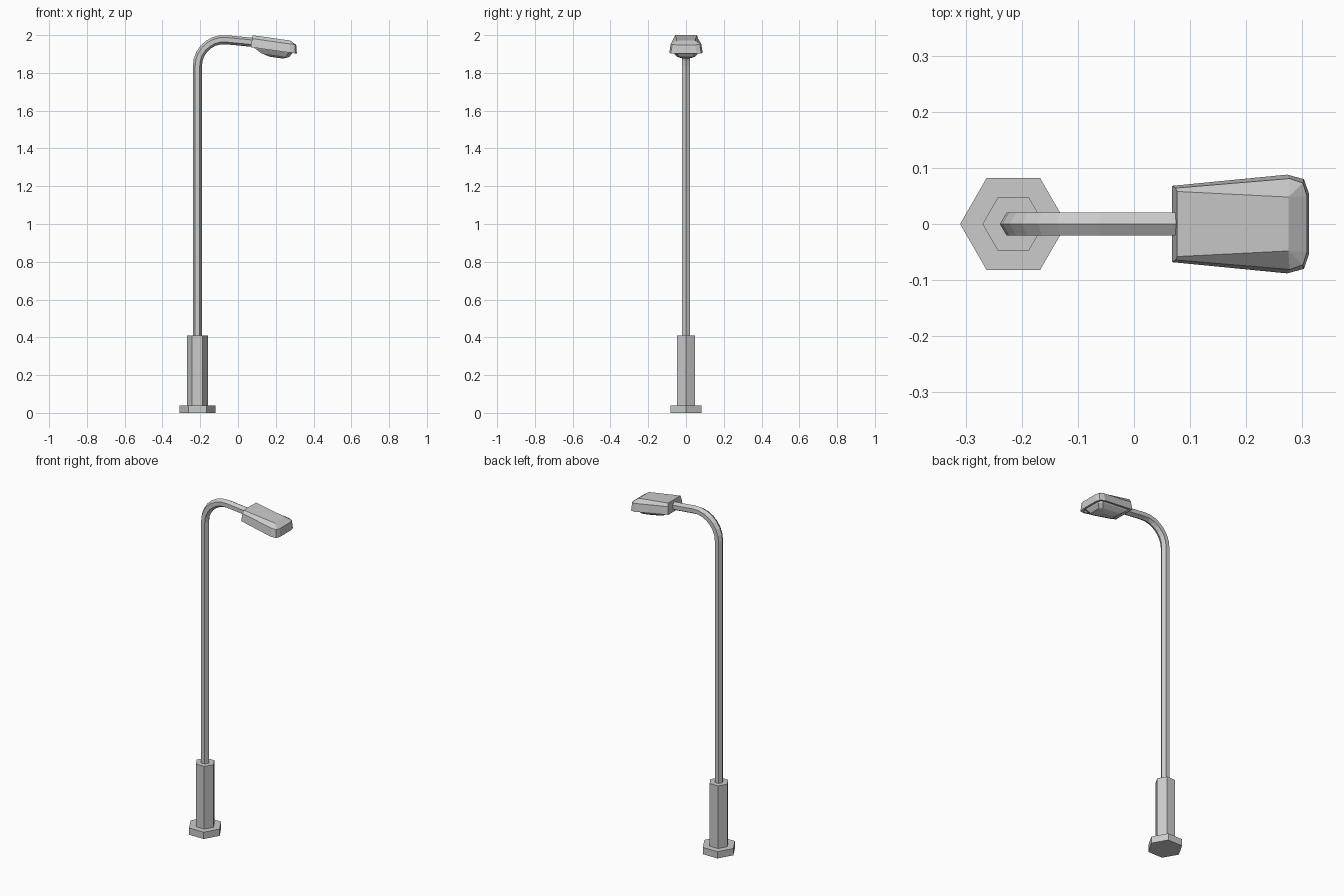
import bpy, bmesh
from math import sin, cos, pi, radians
from mathutils import Vector, Matrix

if "Cube" in bpy.data.objects:
    bpy.data.objects.remove(bpy.data.objects["Cube"])

POLE_X = -0.215


def loft(name, rings, matrix=Matrix()):
    """Bridge equal-length rings of points, cap both ends."""
    bm = bmesh.new()
    loops = [[bm.verts.new(matrix @ Vector(p)) for p in r] for r in rings]
    n = len(loops[0])
    for a, b in zip(loops, loops[1:]):
        for i in range(n):
            j = (i + 1) % n
            bm.faces.new((a[i], a[j], b[j], b[i]))
    bm.faces.new(loops[0][::-1])
    bm.faces.new(loops[-1])
    bmesh.ops.remove_doubles(bm, verts=bm.verts[:], dist=1e-5)
    bmesh.ops.recalc_face_normals(bm, faces=bm.faces[:])
    me = bpy.data.meshes.new(name)
    bm.to_mesh(me)
    bm.free()
    ob = bpy.data.objects.new(name, me)
    bpy.context.collection.objects.link(ob)
    return ob


def hexagon(x, z, r, t=0.0):
    """Six-sided section at (x, z), tilted by t, with corners facing outward."""
    n = Vector((-cos(t), 0, sin(t)))
    y = Vector((0, 1, 0))
    return [Vector((x, 0, z)) + r * (cos(a) * n + sin(a) * y)
            for a in (k * pi / 3 for k in range(6))]


def plan(half, v):
    """Symmetric plan outline from (length, half width) points at height v."""
    return [(u, w, v) for u, w in half] + [(u, -w, v) for u, w in reversed(half)]


# Foot and lower sleeve
loft("foot", [hexagon(POLE_X, z, 0.095) for z in (0, 0.04)])
loft("sleeve", [hexagon(POLE_X, z, 0.055) for z in (0.04, 0.41)])

# Pole bending into the arm
R, Z0, T = 0.14, 1.836, radians(95)
path = [(POLE_X, 0.40, 0.0)]
for k in range(8):
    t = T * k / 7
    path.append((POLE_X + R - R * cos(t), Z0 + R * sin(t), t))
path.append((0.085, 1.961, T))
loft("pole_and_arm", [hexagon(x, z, 0.024, t) for x, z, t in path])

# Lamp head: tilted shell with a recessed underside
tilt = Matrix.Translation((0.068, 0, 1.936)) @ Matrix.Rotation(radians(8), 4, 'Y')
loft("lamp_housing", [
    plan([(0.010, 0.056), (0.203, 0.075), (0.222, 0.069), (0.230, 0.047)], 0.010),
    plan([(0.010, 0.058), (0.203, 0.077), (0.224, 0.071), (0.232, 0.049)], 0.0),
    plan([(0.0, 0.068), (0.207, 0.088), (0.237, 0.080), (0.246, 0.055)], 0.0),
    plan([(0.0, 0.064), (0.205, 0.081), (0.229, 0.073), (0.236, 0.050)], 0.046),
    plan([(0.0, 0.058)] + [(0.2, 0.048)] * 3, 0.064),
], tilt)

# Faceted lens under the head
loft("lens", [
    plan([(0.015, 0.050), (0.205, 0.070), (0.226, 0.050)], 0.012),
    plan([(0.020, 0.048), (0.203, 0.066), (0.222, 0.048)], -0.002),
    plan([(0.060, 0.036), (0.190, 0.048), (0.208, 0.034)], -0.024),
    plan([(0.105, 0.015), (0.165, 0.022), (0.178, 0.015)], -0.036),
], tilt)
